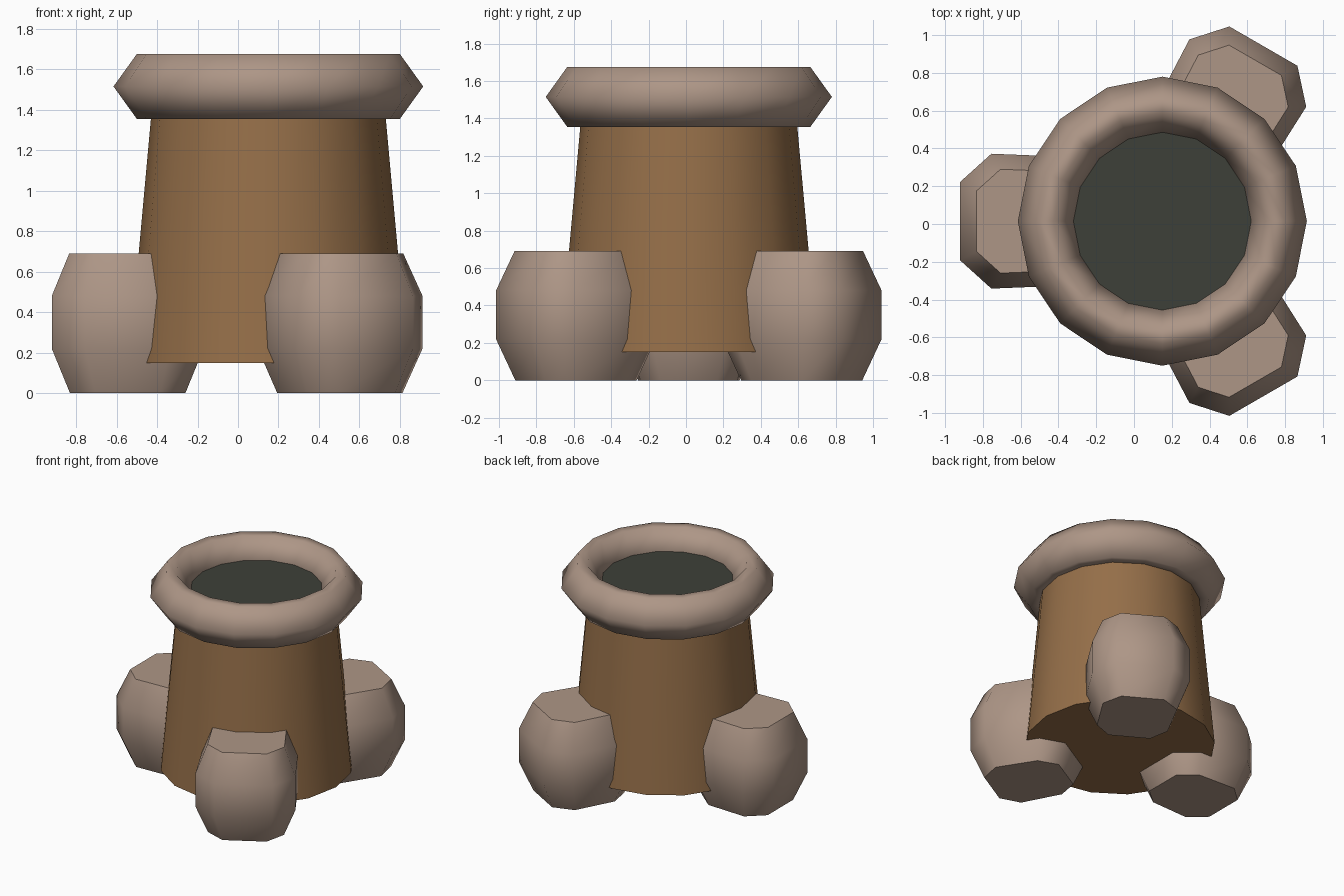
import bpy
import bmesh
from math import cos, sin, pi, radians
from mathutils import Matrix

if "Cube" in bpy.data.objects:
    bpy.data.objects.remove(bpy.data.objects["Cube"])

CENTRE = (0.15, 0.015, 0)
SIDES = 16


def material(name, rgb):
    mat = bpy.data.materials.new(name)
    mat.use_nodes = True
    colour = (*rgb, 1)
    mat.diffuse_color = colour
    mat.node_tree.nodes["Principled BSDF"].inputs["Base Color"].default_value = colour
    return mat


stone = material("pinkish stone", (0.42, 0.305, 0.24))
wood = material("brown wood", (0.30, 0.158, 0.066))
dark = material("dark grey green", (0.048, 0.051, 0.040))


def loft(name, rings, mat, closed=False, sharp=50, turn=0):
    """Skin a stack of rings; cap the ends, or join last to first."""
    bm = bmesh.new()
    loops = [[bm.verts.new(p) for p in ring] for ring in rings]
    n = len(loops[0])
    pairs = list(zip(loops, loops[1:]))
    if closed:
        pairs.append((loops[-1], loops[0]))
    else:
        bm.faces.new(loops[0])
        if len(loops) > 1:
            bm.faces.new(loops[-1])
    for a, b in pairs:
        for i in range(n):
            j = (i + 1) % n
            bm.faces.new((a[i], a[j], b[j], b[i]))
    bmesh.ops.recalc_face_normals(bm, faces=bm.faces)
    for f in bm.faces:
        f.smooth = True
    bm.transform(Matrix.Translation(CENTRE) @ Matrix.Rotation(turn, 4, "Z"))
    me = bpy.data.meshes.new(name)
    bm.to_mesh(me)
    bm.free()
    me.set_sharp_from_angle(angle=radians(sharp))
    me.materials.append(mat)
    obj = bpy.data.objects.new(name, me)
    bpy.context.collection.objects.link(obj)
    return obj


def circle(r, z):
    return [(r * cos(2 * pi * i / SIDES), r * sin(2 * pi * i / SIDES), z)
            for i in range(SIDES)]


# Tapered barrel
loft("barrel", [circle(0.69, 0.15), circle(0.568, 1.49)], wood)

# Rounded rim with a six-sided section
rim = [(0.765, 1.515), (0.65, 1.675), (0.575, 1.675),
       (0.46, 1.515), (0.575, 1.355), (0.65, 1.355)]
loft("rim", [circle(r, z) for r, z in rim], stone, closed=True, sharp=180)

# Dark mouth inside the rim
loft("mouth", [circle(0.50, 1.50), circle(0.50, 1.53)], dark)

# Three bulging eight-sided feet
half = [(0.375, 0.208), (0.21, 0.357), (-0.21, 0.34), (-0.375, 0.2)]
outline = half + [(x, -y) for x, y in reversed(half)]
levels = [(0, 0.76), (0.22, 1), (0.48, 1), (0.69, 0.77)]
for side, angle in (("right", 180), ("back_left", 60), ("front_left", -60)):
    rings = [[(0.695 + x * s, y * s, z) for x, y in outline] for z, s in levels]
    loft(side + "_foot", rings, stone, sharp=55, turn=radians(angle))
